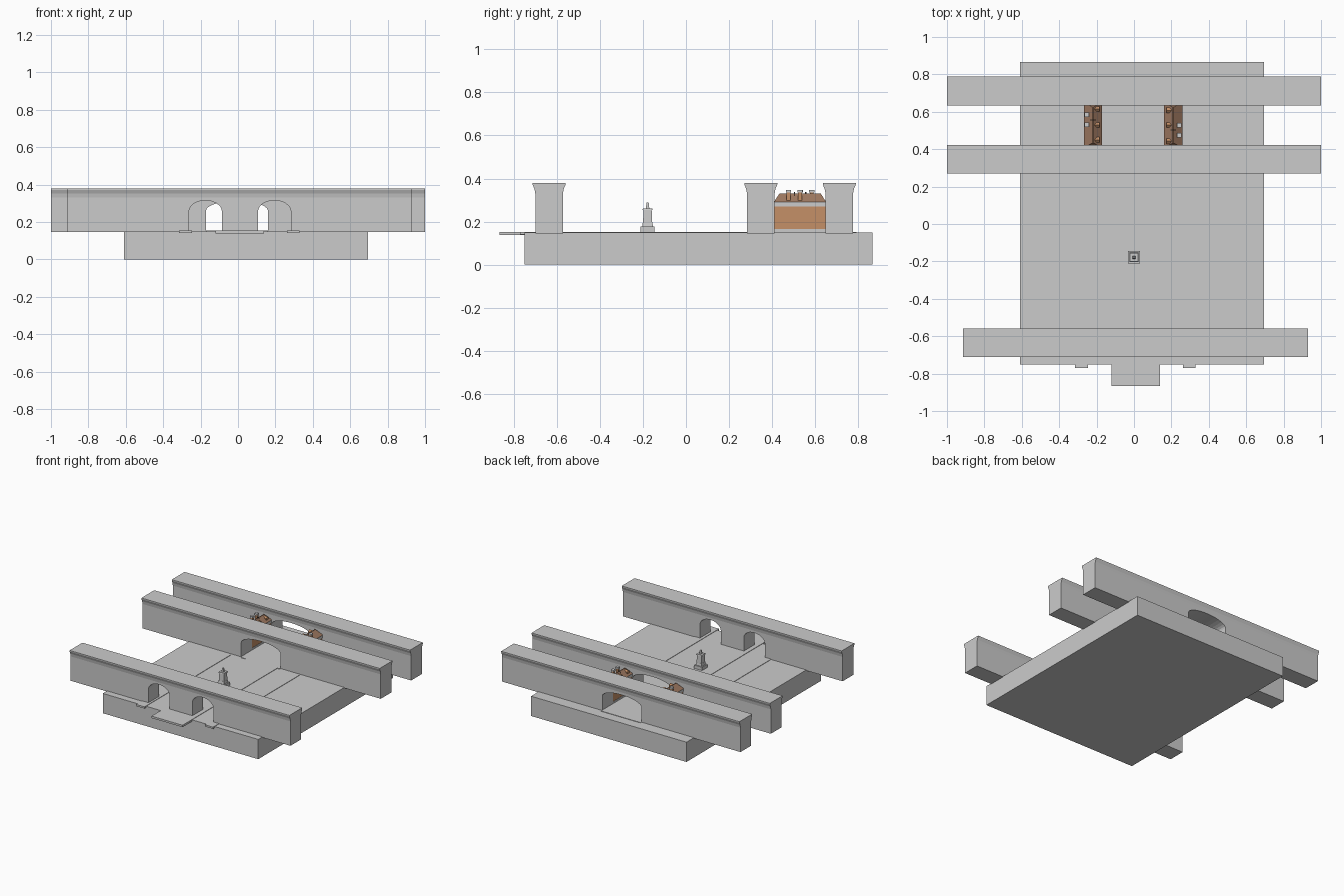
import bpy, bmesh, math
from mathutils import Matrix, Vector

if "Cube" in bpy.data.objects:
    bpy.data.objects.remove(bpy.data.objects["Cube"])


def material(name, rgb):
    m = bpy.data.materials.new(name)
    m.diffuse_color = (*rgb, 1)
    m.use_nodes = True
    m.node_tree.nodes["Principled BSDF"].inputs["Base Color"].default_value = m.diffuse_color
    return m


STONE = material("grey_stone", (0.60, 0.60, 0.60))
BRICK = material("tan_brick", (0.56, 0.28, 0.135))
ROOF = material("brown_roof", (0.36, 0.20, 0.125))
DARK = material("dark_joint", (0.05, 0.035, 0.025))


def make(name, verts, faces, mat):
    me = bpy.data.meshes.new(name)
    me.from_pydata(verts, [], faces)
    bm = bmesh.new()
    bm.from_mesh(me)
    bmesh.ops.recalc_face_normals(bm, faces=bm.faces)
    bm.to_mesh(me)
    bm.free()
    me.materials.append(mat)
    ob = bpy.data.objects.new(name, me)
    bpy.context.collection.objects.link(ob)
    return ob


def frustum(name, low, z0, high, z1, mat):
    """Solid between two rectangles (x0, x1, y0, y1)."""
    vs = []
    for (x0, x1, y0, y1), z in ((low, z0), (high, z1)):
        vs += [(x0, y0, z), (x1, y0, z), (x1, y1, z), (x0, y1, z)]
    fs = [(0, 1, 2, 3), (4, 5, 6, 7)] + [(i, (i + 1) % 4, (i + 1) % 4 + 4, i + 4) for i in range(4)]
    return make(name, vs, fs, mat)


def box(name, x0, x1, y0, y1, z0, z1, mat):
    return frustum(name, (x0, x1, y0, y1), z0, (x0, x1, y0, y1), z1, mat)


def prism(name, pts, a, b, axis, mat):
    """Extrude a profile along x (points are y,z) or y (points are x,z)."""
    put = (lambda p, t: (t, p[0], p[1])) if axis == "x" else (lambda p, t: (p[0], t, p[1]))
    n = len(pts)
    vs = [put(p, a) for p in pts] + [put(p, b) for p in pts]
    fs = [tuple(range(n)), tuple(range(n, 2 * n))]
    fs += [(i, (i + 1) % n, (i + 1) % n + n, i + n) for i in range(n)]
    return make(name, vs, fs, mat)


def wall(name, x0, x1, yc, arches):
    """Rampart with flared top; arches are (x0, x1, spring height, crown height)."""
    half = [(0.064, 0.145), (0.064, 0.33), (0.068, 0.352), (0.0765, 0.372), (0.0765, 0.38)]
    pts = [(yc + d, z) for d, z in half] + [(yc - d, z) for d, z in reversed(half)]
    ob = prism(name, pts, x0, x1, "x", STONE)
    for a0, a1, spring, crown in arches:
        c, r = (a0 + a1) / 2, (a1 - a0) / 2
        curve = [(c + r * math.cos(math.pi * i / 14), spring + (crown - spring) * math.sin(math.pi * i / 14))
                 for i in range(15)]
        cutter = prism("arch_cutter", [(a0, 0.1), (a1, 0.1)] + curve, yc - 0.2, yc + 0.2, "y", STONE)
        cutter.hide_render = True
        mod = ob.modifiers.new("arch", "BOOLEAN")
        mod.operation, mod.solver, mod.object = "DIFFERENCE", "EXACT", cutter
        bpy.context.view_layer.objects.active = ob
        bpy.ops.object.modifier_apply(modifier=mod.name)
        bpy.data.objects.remove(cutter)


# Ground slab and slightly raised paving
box("ground_slab", -0.61, 0.695, -0.75, 0.865, 0, 0.15, STONE)
box("front_road", -0.12, 0.14, -0.865, 0.27, 0.138, 0.153, STONE)
box("gate_road", -0.17, 0.16, 0.27, 0.79, 0.145, 0.153, STONE)
box("left_path", -0.315, -0.246, -0.77, 0.27, 0.14, 0.153, STONE)
box("right_path", 0.262, 0.33, -0.77, 0.27, 0.14, 0.153, STONE)

# Three ramparts
wall("front_wall", -0.915, 0.93, -0.635, [(-0.262, -0.086, 0.255, 0.315), (0.107, 0.283, 0.255, 0.315)])
for label, yc in (("middle_wall", 0.347), ("back_wall", 0.711)):
    wall(label, -1, 1, yc, [(-0.171, 0.16, 0.26, 0.312)])

# Monument in the courtyard
tiers = [("plinth", 0.033, 0.033, 0.15, 0.178), ("step", 0.025, 0.022, 0.178, 0.198),
         ("shaft", 0.021, 0.019, 0.198, 0.253), ("cap", 0.024, 0.022, 0.253, 0.261),
         ("spike", 0.008, 0.005, 0.261, 0.288)]
for part, a, b, z0, z1 in tiers:
    y = -0.178
    frustum("monument_" + part, (-a, a, y - a, y + a), z0, (-b, b, y - b, y + b), z1, STONE)


def house(side):
    """Gatehouse range between the ramparts; built on the left, spun half a turn for the right."""
    y0, y1 = 0.408, 0.65
    x0, x1, xr = -0.268, -0.171, -0.2195
    obs = [box("base_course", x0 + 0.001, x1, y0, y1, 0.15, 0.166, STONE),
           box("brick_wall", x0 + 0.004, x1 - 0.003, y0, y1, 0.166, 0.27, BRICK),
           box("cornice", x0, x1, y0, y1, 0.27, 0.291, STONE),
           frustum("roof", (x0, x1, y0, y1), 0.291, (xr - 0.003, xr + 0.003, y0 + 0.025, y1 - 0.025), 0.33, ROOF)]
    # Dormers on the passage side
    for y in (0.45, 0.529, 0.615):
        gable = [(y - 0.014, 0.295), (y + 0.014, 0.295), (y + 0.014, 0.315), (y, 0.326), (y - 0.014, 0.315)]
        obs.append(prism("dormer", gable, xr + 0.005, xr + 0.036, "x", BRICK))
    # Chimneys on the outer side
    for y in (0.53, 0.583):
        xc = xr - 0.032
        obs.append(box("chimney", xc - 0.009, xc + 0.009, y - 0.009, y + 0.009, 0.295, 0.334, BRICK))
        obs.append(box("chimney_top", xc - 0.012, xc + 0.012, y - 0.012, y + 0.012, 0.334, 0.346, STONE))
    # Dark joint between the two roof halves
    obs.append(prism("roof_joint", [(x0 + 0.012, 0.295), (x1 - 0.012, 0.295), (xr, 0.337)], 0.553, 0.558, "y", DARK))
    spin = Matrix.Translation((-0.005, 0.529, 0)) @ Matrix.Rotation(math.pi, 4, "Z") @ Matrix.Translation((0.005, -0.529, 0))
    for ob in obs:
        ob.name = f"{side}_{ob.name}"
        if side == "right":
            ob.data.transform(spin)


house("left")
house("right")
